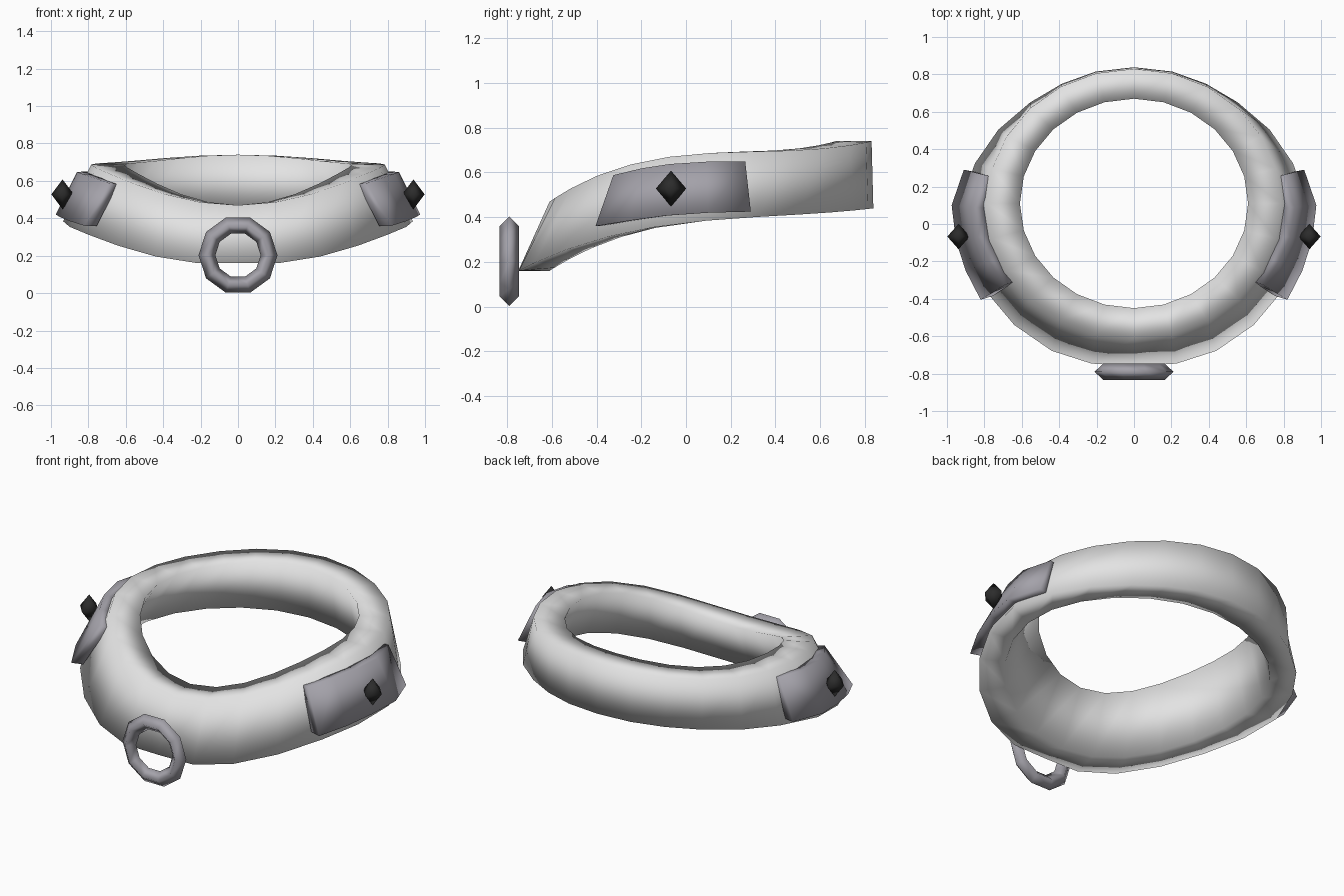
import bpy, bmesh, math
from mathutils import Matrix

if "Cube" in bpy.data.objects:
    bpy.data.objects.remove(bpy.data.objects["Cube"])


def material(name, rgb):
    m = bpy.data.materials.new(name)
    m.diffuse_color = (*rgb, 1)
    m.use_nodes = True
    m.node_tree.nodes["Principled BSDF"].inputs["Base Color"].default_value = m.diffuse_color
    return m


LIGHT = material("light grey", (0.77, 0.77, 0.77))
METAL = material("cool grey metal", (0.37, 0.36, 0.40))
BLACK = material("black gem", (0.025, 0.025, 0.025))


def make(name, bm, mat):
    """Turn a bmesh into a smooth-shaded object."""
    bmesh.ops.recalc_face_normals(bm, faces=bm.faces)
    for f in bm.faces:
        f.smooth = True
    me = bpy.data.meshes.new(name)
    bm.to_mesh(me)
    bm.free()
    me.materials.append(mat)
    ob = bpy.data.objects.new(name, me)
    bpy.context.collection.objects.link(ob)
    return ob


def bridge(bm, rows, closed):
    """Join rows of vertices; each row is a closed cross-section."""
    n, k = len(rows), len(rows[0])
    for i in range(n if closed else n - 1):
        a, b = rows[i], rows[(i + 1) % n]
        for j in range(k):
            bm.faces.new((a[j], a[(j + 1) % k], b[(j + 1) % k], b[j]))
    if not closed:
        bm.faces.new(rows[0])
        bm.faces.new(rows[-1])


# Collar heights: steep at the front, level at the sides, rising at the back
def top_z(s):
    return 0.687 + 0.039 * s - 0.082 * s ** 2 + 0.096 * s ** 3


def low_z(s):
    return 0.38 + 0.082 * s - 0.08 * s ** 2 + 0.058 * s ** 3


# Outer lower edge, half outline from front to back
OUTER = [(0, -0.75), (0.225, -0.747), (0.44, -0.678), (0.64, -0.54), (0.80, -0.35),
         (0.90, -0.15), (0.935, 0.09), (0.85, 0.325), (0.725, 0.505), (0.555, 0.65),
         (0.385, 0.75), (0.205, 0.815), (0, 0.838)]
# Other edges are ellipses: half width, half depth, centre y, height
LOOPS = [(0.785, 0.72, 0.11, top_z),    # outer upper edge
         (0.61, 0.56, 0.11, top_z),     # inner upper edge
         (0.77, 0.64, 0.03, low_z)]     # inner lower edge
bm = bmesh.new()
rows = []
for i in range(24):
    t = 2 * math.pi * i / 24 - math.pi / 2
    c, s = math.cos(t), math.sin(t)
    x, y = OUTER[min(i, 24 - i)]
    row = [(x if i <= 12 else -x, y, low_z(max(-1, min(1, (y - 0.045) / 0.795))))]
    row += [(a * c, cy + b * s, z(s)) for a, b, cy, z in LOOPS]
    rows.append([bm.verts.new(p) for p in row])
bridge(bm, rows, True)
make("collar", bm, LIGHT)

# Side plates: curved bands over the outer face (lower edge, upper edge)
PLATE = [((0.82, -0.405, 0.36), (0.69, -0.325, 0.588)),
         ((0.90, -0.25, 0.385), (0.775, -0.20, 0.618)),
         ((0.952, -0.09, 0.407), (0.835, -0.07, 0.638)),
         ((0.975, 0.10, 0.42), (0.86, 0.09, 0.648)),
         ((0.91, 0.29, 0.425), (0.81, 0.265, 0.65))]
for side, label in ((1, "right"), (-1, "left")):
    bm = bmesh.new()
    rows = []
    for lo, hi in PLATE:
        pts = (lo, hi,
               (hi[0] * 0.93, hi[1] * 0.95, hi[2] - 0.005),
               (lo[0] * 0.92, lo[1] * 0.95, lo[2]))
        rows.append([bm.verts.new((side * x, y, z)) for x, y, z in pts])
    bridge(bm, rows, False)
    make(label + "_plate", bm, METAL)

    # Pointed gem on each plate
    bm = bmesh.new()
    tips = [bm.verts.new(p) for p in ((0, 0, 0.08), (0.06, 0, 0), (0, 0.068, 0),
                                      (-0.06, 0, 0), (0, -0.068, 0), (0, 0, -0.08))]
    for j in range(4):
        a, b = tips[1 + j], tips[1 + (j + 1) % 4]
        bm.faces.new((tips[0], a, b))
        bm.faces.new((tips[5], b, a))
    bmesh.ops.transform(bm, verts=bm.verts,
                        matrix=Matrix.Translation((side * 0.938, -0.067, 0.528)))
    make(label + "_gem", bm, BLACK)

# Front ring: ten-sided, diamond section
bm = bmesh.new()
rows = []
for i in range(10):
    t = 2 * math.pi * i / 10
    rows.append([bm.verts.new(((0.165 + dr) * math.cos(t), -0.79 + dy,
                               0.203 + (0.165 + dr) * math.sin(t)))
                 for dr, dy in ((0.046, 0), (0, 0.043), (-0.044, 0), (0, -0.043))])
bridge(bm, rows, True)
make("front_ring", bm, METAL)
